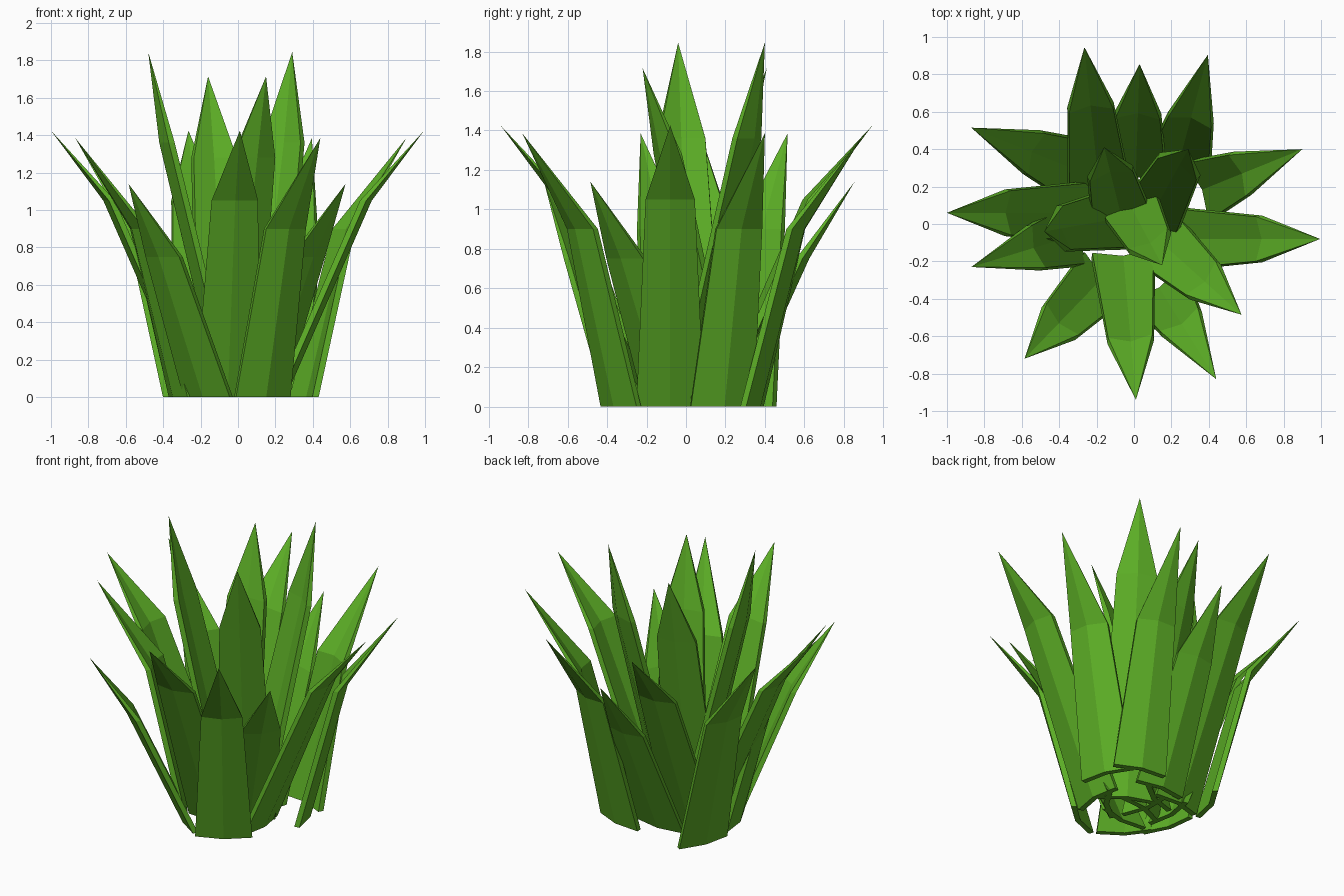
import bpy
import bmesh
from math import radians
from mathutils import Matrix, Vector

if "Cube" in bpy.data.objects:
    bpy.data.objects.remove(bpy.data.objects["Cube"])

green = bpy.data.materials.new("leaf_green")
green.use_nodes = True
COLOUR = (0.107, 0.423, 0.019, 1)
green.diffuse_color = COLOUR
green.node_tree.nodes["Principled BSDF"].inputs["Base Color"].default_value = COLOUR

THICK = 0.033
FOLD = 0.03
BASE_HALF = 0.172


def leaf(name, tip, angle, height, shoulder, reach, bend, width):
    """Folded thick blade: base and shoulder sections, closed to a point."""
    bm = bmesh.new()
    rings = []
    for edge, z, half in ((-reach, 0, BASE_HALF), (-bend, shoulder, width / 2)):
        ridge = edge + FOLD
        section = [(edge, -half), (ridge, 0), (edge, half),
                   (edge - THICK, half * 0.95), (ridge - THICK, 0),
                   (edge - THICK, -half * 0.95)]
        rings.append([bm.verts.new((x, y, z)) for x, y in section])
    point = bm.verts.new((0, 0, height))
    low, high = rings
    for i in range(6):
        j = (i + 1) % 6
        bm.faces.new((low[i], low[j], high[j], high[i]))
        bm.faces.new((high[i], high[j], point))
    bm.faces.new((low[0], low[1], low[4], low[5]))
    bm.faces.new((low[1], low[2], low[3], low[4]))
    bmesh.ops.recalc_face_normals(bm, faces=bm.faces)
    bm.transform(Matrix.Translation(Vector((*tip, 0))) @ Matrix.Rotation(radians(angle), 4, "Z"))
    mesh = bpy.data.meshes.new(name)
    bm.to_mesh(mesh)
    bm.free()
    mesh.materials.append(green)
    bpy.context.collection.objects.link(bpy.data.objects.new(name, mesh))


# Kinds: height, shoulder height, base reach, shoulder reach, shoulder width
KINDS = {
    "long_outer_leaf": (1.425, 1.05, 0.77, 0.31, 0.25),
    "wide_outer_leaf": (1.385, 0.90, 0.575, 0.345, 0.25),
    "short_outer_leaf": (1.14, 0.75, 0.60, 0.26, 0.25),
    "tall_inner_leaf": (1.845, 1.36, 0.42, 0.09, 0.25),
    "medium_inner_leaf": (1.715, 1.28, 0.42, 0.13, 0.25),
}

# Tip position and facing angle of every leaf
LEAVES = {
    "long_outer_leaf": [(-0.265, 0.945, 96), (0.995, -0.08, 0), (0.01, -0.94, -85), (-1, 0.06, 180)],
    "wide_outer_leaf": [(0.395, 0.905, 75), (0.90, 0.40, 22), (0.44, -0.83, -58),
                        (-0.87, -0.23, 197), (-0.87, 0.515, 158)],
    "short_outer_leaf": [(0.03, 0.855, 88), (0.575, -0.485, -42), (-0.585, -0.72, 226)],
    "tall_inner_leaf": [(0.29, 0.40, 61), (-0.48, -0.04, 190)],
    "medium_inner_leaf": [(-0.16, 0.41, 104), (0.15, -0.22, -62)],
}

for kind, places in LEAVES.items():
    for n, (x, y, angle) in enumerate(places, 1):
        leaf(f"{kind}_{n}", (x, y), angle, *KINDS[kind])
